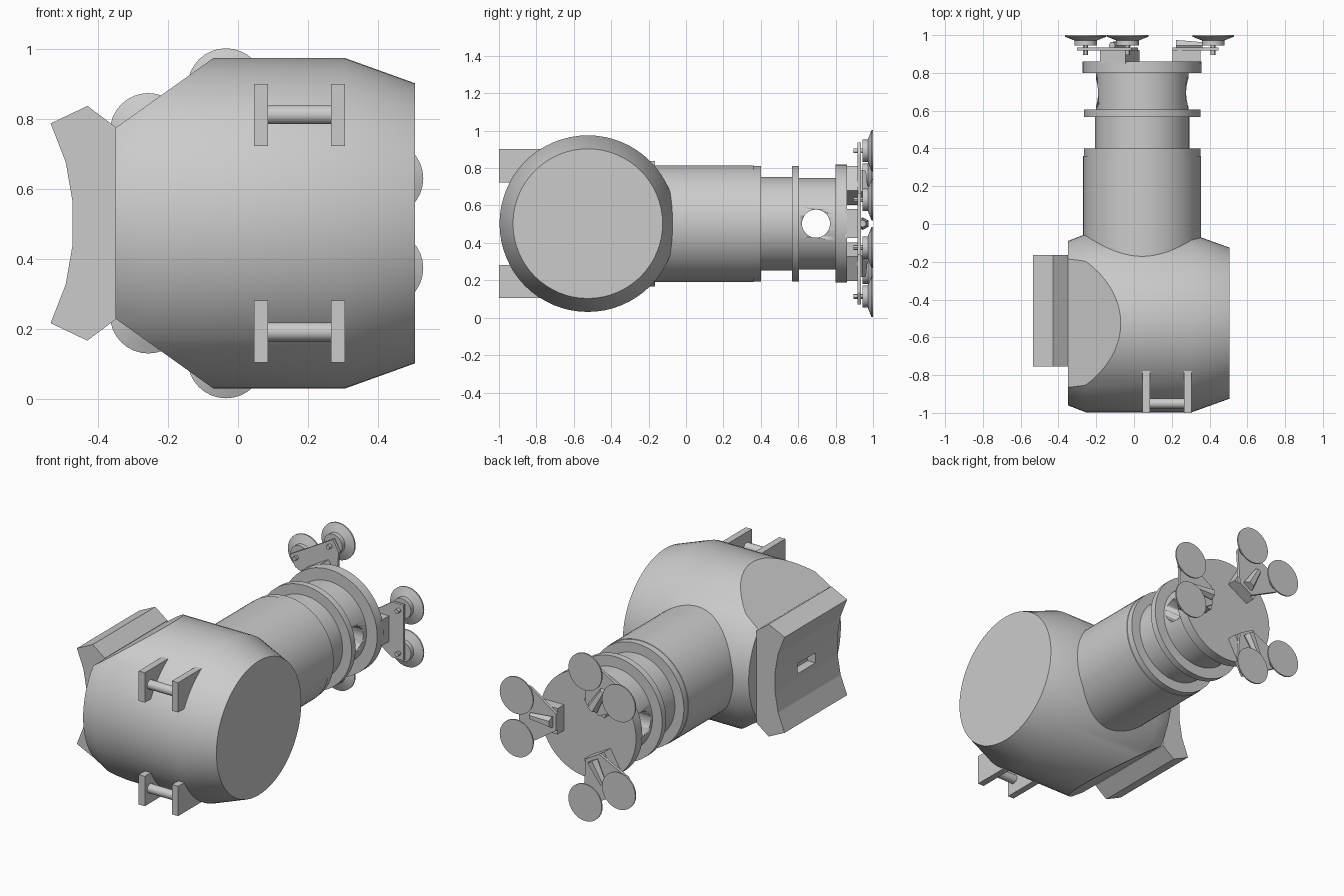
import bpy, bmesh, math
from mathutils import Matrix, Vector

cube = bpy.data.objects.get("Cube")
if cube:
    bpy.data.objects.remove(cube, do_unlink=True)

grey = bpy.data.materials.new("plain_grey")
grey.use_nodes = True
grey.diffuse_color = (0.6, 0.6, 0.6, 1)
grey.node_tree.nodes["Principled BSDF"].inputs["Base Color"].default_value = (0.6, 0.6, 0.6, 1)

CY = -0.525                         # drum axis y
CX = 0.043                          # neck axis x
CZ = 0.503                          # shared axis height
ALONG_X = Matrix.Rotation(math.pi / 2, 4, 'Y')
ALONG_Y = Matrix.Rotation(-math.pi / 2, 4, 'X')


def finish(name, bm, smooth=True):
    bmesh.ops.recalc_face_normals(bm, faces=bm.faces)
    mesh = bpy.data.meshes.new(name)
    bm.to_mesh(mesh)
    bm.free()
    mesh.materials.append(grey)
    ob = bpy.data.objects.new(name, mesh)
    bpy.context.collection.objects.link(ob)
    if smooth:
        bpy.ops.object.select_all(action='DESELECT')
        ob.select_set(True)
        bpy.context.view_layer.objects.active = ob
        bpy.ops.object.shade_smooth_by_angle(angle=math.radians(30))
    return ob


def lathe_mesh(profile, turn, centre, sides=64):
    """Closed turned solid; profile holds (radius, position along axis)."""
    bm = bmesh.new()
    place = Matrix.Translation(centre) @ turn
    rings = []
    for r, t in profile:
        angles = [math.tau * i / sides for i in range(sides)]
        rings.append([bm.verts.new(place @ Vector((r * math.cos(a), r * math.sin(a), t))) for a in angles])
    for a, b in zip(rings, rings[1:]):
        for i in range(sides):
            j = (i + 1) % sides
            bm.faces.new((a[i], a[j], b[j], b[i]))
    bm.faces.new(rings[0])
    bm.faces.new(rings[-1])
    return bm


def lathe(name, profile, turn, centre, sides=64):
    return finish(name, lathe_mesh(profile, turn, centre, sides))


def prism(name, outline, y0, y1, place=Matrix()):
    """Extrude an (x, z) outline along y."""
    bm = bmesh.new()
    a, b = [[bm.verts.new(place @ Vector((x, y, z))) for x, z in outline] for y in (y0, y1)]
    bm.faces.new(a)
    bm.faces.new(b)
    for i in range(len(a)):
        j = (i + 1) % len(a)
        bm.faces.new((a[i], a[j], b[j], b[i]))
    return finish(name, bm, False)


def box(name, x, y, z, place=Matrix()):
    return prism(name, [(x[0], z[0]), (x[1], z[0]), (x[1], z[1]), (x[0], z[1])], y[0], y[1], place)


def cut(ob, cutter):
    cutter.hide_render = True
    mod = ob.modifiers.new("cut", 'BOOLEAN')
    mod.operation = 'DIFFERENCE'
    mod.solver = 'EXACT'
    mod.object = cutter
    bpy.context.view_layer.objects.active = ob
    bpy.ops.object.modifier_apply(modifier=mod.name)
    bpy.data.objects.remove(cutter, do_unlink=True)


# Drum body with two sloping cuts on its right end
drum = lathe_mesh([(0.435, -0.35), (0.472, -0.255), (0.472, 0.305), (0.4, 0.505)],
                  ALONG_X, (0, CY, CZ))
for s in (-1, 1):
    res = bmesh.ops.bisect_plane(
        drum, geom=drum.verts[:] + drum.edges[:] + drum.faces[:],
        plane_co=(-0.07, CY, CZ + s * 0.472), plane_no=(-0.2, 0, s * 0.28), clear_outer=True)
    rim = [e for e in res["geom_cut"] if isinstance(e, bmesh.types.BMEdge)]
    bmesh.ops.holes_fill(drum, edges=rim, sides=0)
finish("drum_body", drum)

# Concave side block with a slot
half = [(-0.35, 0.275), (-0.43, 0.335), (-0.535, 0.285), (-0.492, 0.175), (-0.472, 0.06)]
outline = [(x, CZ + z) for x, z in half] + [(x, CZ - z) for x, z in reversed(half)]
block = prism("side_block", outline, -0.755, -0.165)
cut(block, box("slot_cutter", (-0.6, -0.42), (-0.545, -0.375), (CZ - 0.03, CZ + 0.03)))

# Grab handles, upper and lower
for s, level in ((1, "upper"), (-1, "lower")):
    z = sorted((CZ + s * 0.22, CZ + s * 0.398))
    for x in (0.045, 0.265):
        box(level + "_handle_bracket", (x, x + 0.04), (-1, -0.77), z)
    lathe(level + "_handle_rod", [(0.027, 0.08), (0.027, 0.27)], ALONG_X,
          (0, -0.95, CZ + s * 0.31), 24)

# Stepped neck with a cross hole
neck = lathe("neck", [(0.312, -0.4), (0.312, 0.36), (0.309, 0.361), (0.309, 0.4),
                      (0.25, 0.4), (0.25, 0.567), (0.309, 0.567), (0.309, 0.605),
                      (0.245, 0.605), (0.245, 0.8), (0.315, 0.8), (0.315, 0.86)],
             ALONG_Y, (CX, 0, CZ))
cut(neck, lathe("hole_cutter", [(0.075, -0.5), (0.075, 0.5)], ALONG_X, (CX, 0.695, CZ), 48))

# Three arms, each carrying two pads
for k in range(3):
    turn = Matrix.Translation((CX, 0, CZ)) @ Matrix.Rotation(k * math.tau / 3, 4, 'Y')
    box("arm_base", (0.16, 0.31), (0.85, 0.92), (-0.077, 0.077), turn)
    prism("arm_plate", [(0.16, -0.05), (0.33, -0.165), (0.405, -0.165),
                        (0.405, 0.165), (0.33, 0.165), (0.16, 0.05)], 0.918, 0.935, turn)
    lathe("arm_rib", [(0.034, 0.18), (0.02, 0.32)], turn.to_3x3().to_4x4() @ ALONG_X,
          turn @ Vector((0, 0.945, 0)), 6)
    for s in (-1, 1):
        spot = turn @ Vector((0.376, 0, s * 0.128))
        lathe("pad", [(0.06, 0.945), (0.06, 0.972), (0.08, 0.98), (0.11, 0.992), (0.11, 1.0)],
              ALONG_Y, spot, 32)
        lathe("pad_bolt", [(0.013, 0.895), (0.013, 0.95)], ALONG_Y, spot, 12)
